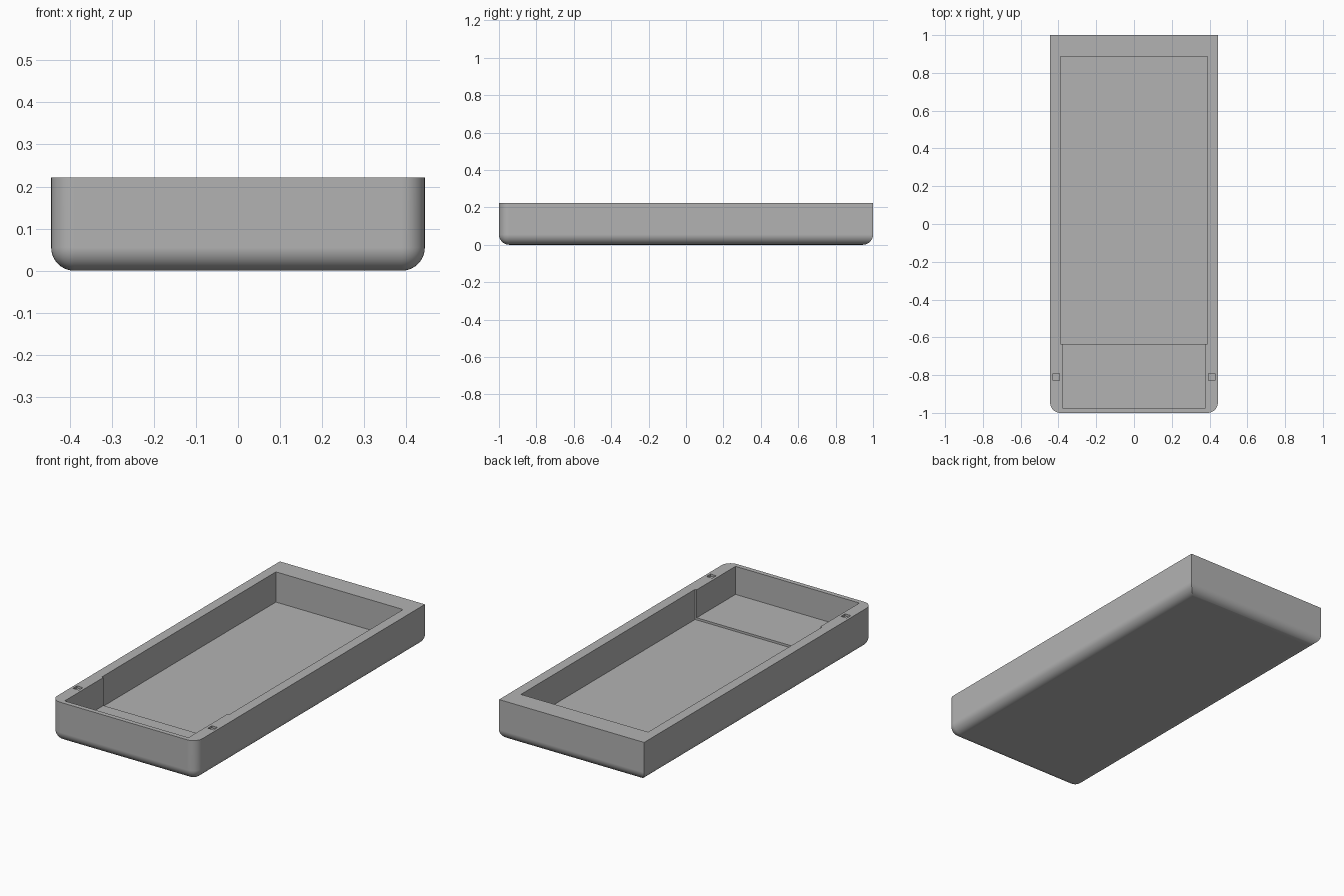
import bpy
import bmesh
from mathutils import Vector

if "Cube" in bpy.data.objects:
    bpy.data.objects.remove(bpy.data.objects["Cube"])

HALF_W, HALF_L, HEIGHT, RADIUS = 0.444, 1.0, 0.222, 0.055
TOP = HEIGHT + 0.1  # cutters reach above the rim

grey = bpy.data.materials.new("plain_grey")
grey.use_nodes = True
colour = (0.448, 0.448, 0.448, 1)
grey.diffuse_color = colour
grey.node_tree.nodes["Principled BSDF"].inputs["Base Color"].default_value = colour


def box(name, low, high, round_edge=None):
    """Box between two corners, rounding the edges picked by the rule."""
    low, high = Vector(low), Vector(high)
    bm = bmesh.new()
    bmesh.ops.create_cube(bm, size=1)
    for v in bm.verts:
        v.co = (low + high) / 2 + v.co * (high - low)
    if round_edge:
        edges = [e for e in bm.edges if round_edge(*(v.co for v in e.verts))]
        bmesh.ops.bevel(bm, geom=edges, offset=RADIUS, segments=10,
                        profile=0.5, affect='EDGES')
    mesh = bpy.data.meshes.new(name)
    bm.to_mesh(mesh)
    bm.free()
    mesh.materials.append(grey)
    obj = bpy.data.objects.new(name, mesh)
    bpy.context.collection.objects.link(obj)
    return obj


def bottom_or_front_corner(a, b):
    bottom = max(a.z, b.z) < 0.01
    front_upright = max(a.y, b.y) < -0.9 and abs(a.z - b.z) > 0.1
    return bottom or front_upright


# Tray shell: rounded underside and front corners, square back corners
tray = box("tray", (-HALF_W, -HALF_L, 0), (HALF_W, HALF_L, HEIGHT),
           bottom_or_front_corner)

# Main cavity, then the narrower and shallower front pocket
cutters = [
    box("main_cavity_cutter", (-0.389, -0.635, 0.055), (0.389, 0.887, TOP)),
    box("front_pocket_cutter", (-0.379, -0.974, 0.067), (0.379, -0.5, TOP)),
]
# Small square recesses in the side rims
for side, name in ((1, "left"), (-1, "right")):
    x, y, h = side * 0.412, -0.81, 0.0175
    cutters.append(box(name + "_recess_cutter", (x - h, y - h, HEIGHT - 0.012),
                       (x + h, y + h, TOP)))

bpy.ops.object.select_all(action='DESELECT')
tray.select_set(True)
bpy.context.view_layer.objects.active = tray
for cutter in cutters:
    cutter.hide_render = True
    mod = tray.modifiers.new(cutter.name, 'BOOLEAN')
    mod.operation, mod.solver, mod.object = 'DIFFERENCE', 'EXACT', cutter
    bpy.ops.object.modifier_apply(modifier=mod.name)
    bpy.data.objects.remove(cutter)

# Smooth rounds, flat walls
bpy.ops.object.shade_smooth_by_angle(angle=0.5)
weighted = tray.modifiers.new("flat_walls", 'WEIGHTED_NORMAL')
weighted.keep_sharp = True
